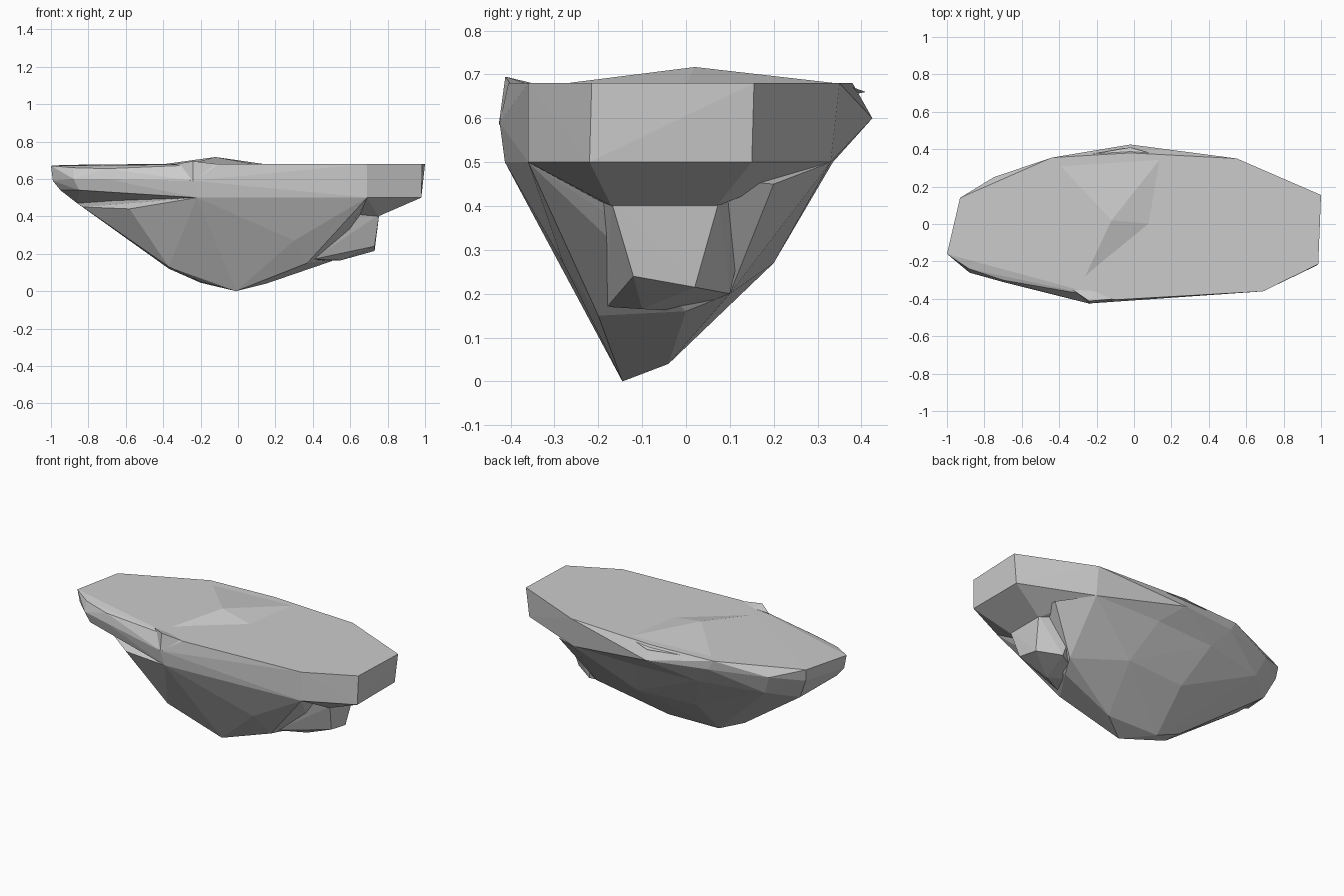
import bpy, bmesh


def hull(name, pts):
    """Faceted stone chunk: convex hull of a few corner points."""
    bm = bmesh.new()
    for p in pts:
        bm.verts.new(p)
    res = bmesh.ops.convex_hull(bm, input=bm.verts[:])
    junk = {g for g in res["geom_interior"] + res["geom_unused"]
            if isinstance(g, bmesh.types.BMVert)}
    bmesh.ops.delete(bm, geom=list(junk), context='VERTS')
    bmesh.ops.recalc_face_normals(bm, faces=bm.faces[:])
    me = bpy.data.meshes.new(name)
    bm.to_mesh(me)
    bm.free()
    ob = bpy.data.objects.new(name, me)
    bpy.context.collection.objects.link(ob)
    return ob


# Upper slab: flat top outline, bulging sides, lower rim
top = [(-1, -.16, .67), (-.93, .14, .675), (-.44, .355, .68), (-.02, .38, .68),
       (.16, .37, .68), (.55, .35, .68), (1, .155, .68), (.985, -.215, .68),
       (.69, -.36, .68), (-.1, -.405, .68), (-.33, -.35, .675),
       (-.7, -.3, .655), (-.88, -.24, .66)]
bulge = [(-.99, -.15, .59), (-.88, -.26, .6), (-.7, -.31, .6),
         (-.24, -.425, .59), (-.02, .425, .6), (-.75, .25, .62),
         (-.4, .36, .62), (-.92, .13, .6)]
rim = [(-.22, -.413, .5), (.69, -.36, .5), (.98, -.22, .5), (.98, .15, .5),
       (.55, .33, .5), (.1, .335, .5), (-.3, .31, .5), (-.7, .22, .5),
       (-.86, .1, .47), (-.95, -.14, .54), (-.85, -.25, .54), (-.5, -.33, .56)]
under = [(.75, -.17, .4), (.75, .07, .4)]
rock = hull("rock", top + bulge + rim + under)

# Tapering underside down to the off-centre tip
keel = [(-.01, -.145, 0), (0, -.1, .02), (-.2, -.04, .045), (.15, -.04, .04),
        (.15, -.2, .12), (-.2, -.12, .05), (-.37, -.17, .13), (-.37, -.05, .12),
        (.37, -.2, .15), (.5, 0, .16), (.3, -.28, .27), (.55, .1, .2),
        (.2, .2, .27), (-.2, .17, .27), (-.58, -.28, .44), (-.83, -.1, .45),
        (.74, .2, .45), (0, 0, .62)]
body = hull("lower_body", keel + rim[:2] + rim[4:9])

# Blocky step on the right underside
step = hull("right_step", [(.755, -.17, .41), (.755, .075, .41), (.73, -.12, .24),
                           (.73, .02, .215), (.6, .1, .2), (.55, -.1, .165),
                           (.4, -.18, .17), (.4, 0, .16), (.6, -.2, .42),
                           (.55, .15, .42), (.5, 0, .5)])

# Low swelling on the top face
swell = hull("top_swell", [(-.12, .02, .717), (-.1, -.02, .703), (-.26, .07, .683),
                           (.1, 0, .676), (.15, .36, .678), (-.02, .41, .66),
                           (-.42, .34, .676), (-.28, -.32, .674),
                           (-.1, .1, .6)])
# Raised chip on the front edge
chip = hull("front_chip", [(-.24, -.412, .695), (-.33, -.35, .68), (-.1, -.4, .678),
                           (-.2, -.36, .678), (-.24, -.427, .585), (-.2, -.36, .6)])

# Fuse the chunks into one solid
for ob in (body, step, swell, chip):
    m = rock.modifiers.new("fuse", 'BOOLEAN')
    m.operation = 'UNION'
    m.solver = 'EXACT'
    m.object = ob
bpy.context.view_layer.update()
fused = bpy.data.meshes.new_from_object(
    rock.evaluated_get(bpy.context.evaluated_depsgraph_get()))
rock.modifiers.clear()
rock.data = fused
for ob in (body, step, swell, chip):
    bpy.data.objects.remove(ob)
